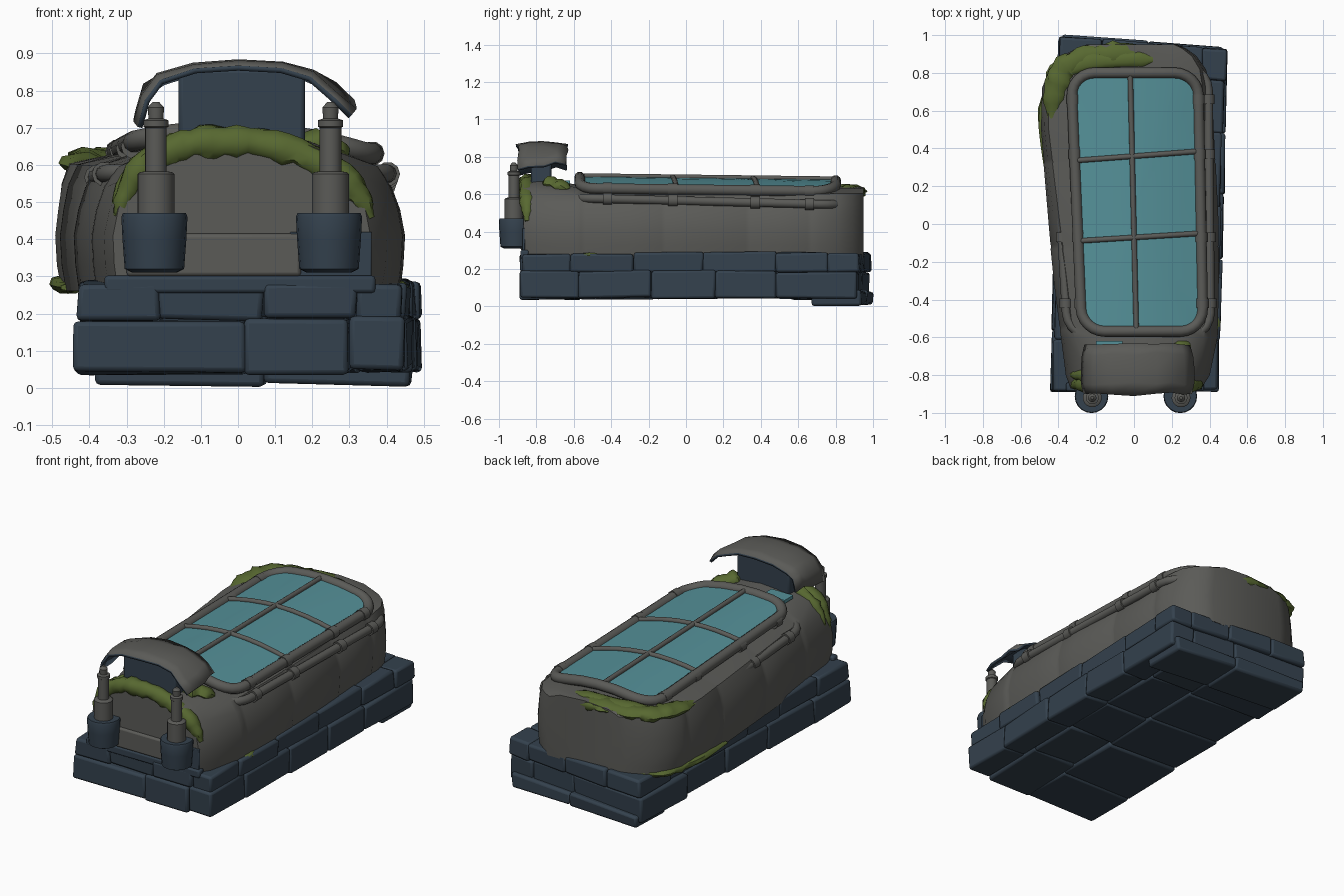
import bpy, bmesh, math, random
from mathutils import Vector

if "Cube" in bpy.data.objects:
    bpy.data.objects.remove(bpy.data.objects["Cube"])

random.seed(4)
R = random.uniform


def mat(name, c):
    m = bpy.data.materials.new(name)
    m.diffuse_color = (*c, 1)
    m.use_nodes = True
    m.node_tree.nodes["Principled BSDF"].inputs["Base Color"].default_value = m.diffuse_color
    return m


STONE = mat("slate_blue", (0.034, 0.053, 0.075))
GREY = mat("warm_grey", (0.104, 0.104, 0.096))
MOSS = mat("moss_green", (0.096, 0.139, 0.030))
GLASS = mat("teal_glass", (0.090, 0.280, 0.315))


def finish(bm, name, m, angle=35, bevel=0):
    bmesh.ops.recalc_face_normals(bm, faces=bm.faces)
    me = bpy.data.meshes.new(name)
    bm.to_mesh(me)
    bm.free()
    o = bpy.data.objects.new(name, me)
    bpy.context.collection.objects.link(o)
    me.materials.append(m)
    if bevel:
        b = o.modifiers.new("bevel", 'BEVEL')
        b.width, b.segments = bevel, 2
    bpy.ops.object.select_all(action='DESELECT')
    o.select_set(True)
    bpy.context.view_layer.objects.active = o
    bpy.ops.object.shade_smooth_by_angle(angle=math.radians(angle))
    return o


def loft(rings, name, m, closed=False, caps=(True, True), angle=35):
    bm = bmesh.new()
    vs = [[bm.verts.new(p) for p in r] for r in rings]
    n = len(vs[0])
    for i in range(len(vs) if closed else len(vs) - 1):
        a, b = vs[i], vs[(i + 1) % len(vs)]
        for j in range(n):
            bm.faces.new((a[j], a[(j + 1) % n], b[(j + 1) % n], b[j]))
    for want, ring in zip(caps, (vs[0], vs[-1])):
        if want and not closed:
            bm.faces.new(ring)
    return finish(bm, name, m, angle)


def tube(name, pts, rad, m, closed=False, n=10, flat=1.0, jitter=0.0):
    pts = [Vector(p) for p in pts]
    k, rings = len(pts), []
    for i, p in enumerate(pts):
        a = pts[i - 1] if closed or i else p
        b = pts[(i + 1) % k] if closed or i < k - 1 else p
        t = (b - a).normalized()
        side = t.cross(Vector((0, 0, 1)))
        side = side.normalized() if side.length > 0.01 else Vector((1, 0, 0))
        up = side.cross(t)
        r = rad[i] if isinstance(rad, list) else rad
        rings.append([p + (side * math.cos(q) + up * math.sin(q) * flat) * r * (1 + R(-jitter, jitter))
                      for q in (2 * math.pi * j / n for j in range(n))])
    return loft(rings, name, m, closed, angle=50)


def resample(pts, n):
    out = []
    for i in range(n):
        t = i / (n - 1) * (len(pts) - 1)
        k = min(int(t), len(pts) - 2)
        out.append(Vector(pts[k]).lerp(Vector(pts[k + 1]), t - k))
    return out


def lathe(name, x, y, prof, m, n=20):
    loft([[(x + r * math.cos(2 * math.pi * j / n), y + r * math.sin(2 * math.pi * j / n), z)
           for j in range(n)] for r, z in prof], name, m)


# Masonry base: courses of irregular bevelled blocks
def course(name, xs, z0, z1, y0, y1, step):
    bm = bmesh.new()
    for c in range(len(xs) - 1):
        y = y0 + R(-0.01, 0.01)
        while y < y1 - 0.01:
            e = y + R(0.8, 1.25) * step
            if e > y1 - step * 0.5:
                e = y1 + R(-0.01, 0.01)
            lo = xs[c] - (R(-0.008, 0.01) if c == 0 else 0)
            hi = xs[c + 1] + (R(-0.01, 0.01) if c == len(xs) - 2 else 0)
            dz = R(-0.005, 0.005)
            for v in bmesh.ops.create_cube(bm, size=1)["verts"]:
                px = lo if v.co.x < 0 else hi
                py = y if v.co.y < 0 else e
                pz = z0 + dz if v.co.z < 0 else z1 + dz
                v.co = (px + 0.025 * py + R(-.006, .006),
                        py - 0.04 * px * (py + 0.9) + R(-.005, .005), pz + R(-.007, .007))
            y = e
    finish(bm, name, STONE, 40, 0.013)


course("upper_stones", [-0.41, -0.19, 0.09, 0.34, 0.462], 0.18, 0.285, -0.88, 0.958, 0.32)
course("lower_stones", [-0.415, 0.04, 0.32, 0.476], 0.043, 0.187, -0.888, 0.95, 0.33)
course("rear_footing", [-0.395, 0.05, 0.44], 0.006, 0.08, 0.71, 0.972, 0.3)

# Hull: cross-sections along the length, blending front, middle and rear profiles
FRONT = [(0, .26), (.95, .26), (.98, .33), (.99, .41), (.95, .48), (.86, .56), (.68, .63), (.36, .675), (0, .69)]
MID = [(0, .26), (.97, .26), (.99, .33), (1, .41), (.97, .48), (.92, .54), (.84, .595), (.6, .635), (0, .65)]
REAR = [(0, .26), (.96, .26), (.99, .33), (1, .41), (.985, .48), (.97, .55), (.93, .605), (.65, .63), (0, .64)]
PLAN = [(-.87, .01, .35), (-.8, .02, .385), (-.6, .028, .415), (-.3, .012, .437), (0, -.002, .45), (.5, -.035, .457),
        (.72, -.038, .448), (.82, -.035, .415), (.89, -.025, .355), (.93, -.015, .29), (.95, -.01, .24)]


def plan(y):
    for a, b in zip(PLAN, PLAN[1:]):
        if y <= b[0]:
            t = (y - a[0]) / (b[0] - a[0])
            return [a[i] + (b[i] - a[i]) * t for i in (1, 2)]
    return PLAN[-1][1:]


def section(y, s=1.0):
    cx, w = plan(y)
    f = min(max((-.58 - y) / .2, 0), 1)
    halves = []
    for start, length in ((.5, .35), (-.3, 1.0)):  # the left shoulder squares off earlier
        r = min(max((y - start) / length, 0), 1)
        half = []
        for A, B, C in zip(FRONT, MID, REAR):
            u, z = [B[i] + (A[i] - B[i]) * f + (C[i] - B[i]) * r for i in (0, 1)]
            half.append((u * w * s, z))
        halves.append(half)
    right, left = halves
    return [(cx + u, y, z) for u, z in right] + [(cx - u, y, z) for u, z in left[-2:0:-1]]


stations = [(p[0], 1) for p in PLAN]
for s in (-.55, -.12, .33, .66):  # shallow panel seams
    stations += [(s - .012, 1.003), (s, .993), (s + .012, 1.0)]
loft([section(y, s) for y, s in sorted(stations)], "hull", GREY)


def box(name, x0, x1, y0, y1, z0, z1, m, bev=0.01):
    bm = bmesh.new()
    for v in bmesh.ops.create_cube(bm, size=1)["verts"]:
        v.co = (x0 if v.co.x < 0 else x1, y0 if v.co.y < 0 else y1, z0 if v.co.z < 0 else z1)
    return finish(bm, name, m, 35, bev)


box("front_apron", -.30, .17, -.885, -.86, .30, .415, GREY)
box("front_sill", -.36, .37, -.885, -.84, .255, .302, STONE)
box("right_backing_stone", .14, .36, -.876, -.86, .30, .42, STONE, 0.004)
box("rear_vent_glass", -.2, -.06, -.70, -.62, .655, .674, GLASS, 0)


# Skylight: crowned glass with tubular frame and bars, leaning slightly to the right
def crown(x, y):
    return .634 - .013 * y - .025 * x + .05 * (1 - min(1, (x / .34) ** 2))


def outline(front, back, y0, y1, r, n=6, side=4):
    pts = []
    corners = [(1, 1), (-1, 1), (-1, -1), (1, -1)]
    hw = .32
    for i, (sx, sy) in enumerate(corners):
        for k in range(n + 1):
            a = math.pi / 2 * (i + k / n)
            pts.append((sx * (hw - r) + r * math.cos(a), (y1 - r if sy > 0 else y0 + r) + r * math.sin(a)))
        nx, ny = corners[(i + 1) % 4]
        p = Vector(pts[-1])
        a = math.pi / 2 * (i + 1)
        q = Vector((nx * (hw - r) + r * math.cos(a), (y1 - r if ny > 0 else y0 + r) + r * math.sin(a)))
        pts += [tuple(p.lerp(q, k / side)) for k in range(1, side)]
    out = []
    for x, y in pts:
        t, u = (y - y0) / (y1 - y0), (x + hw) / (2 * hw)
        lo, hi = [front[i] + (back[i] - front[i]) * t for i in (0, 1)]
        out.append((lo + (hi - lo) * u, y))
    return out


edge = outline((-.275, .365), (-.332, .338), -.568, .80, .12)
tube("skylight_frame", [(x, y, crown(x, y)) for x, y in edge], .029, GREY, True)
rings = []
for s in (1, .75, .5, .25, .02):
    rings.append([(x * s + .015 * (1 - s), .115 + (y - .115) * s, 0) for x, y in edge])
loft([[(x, y, crown(x, y) + .004) for x, y, _ in r] for r in rings], "glass_pane", GLASS, caps=(False, True))
for i, (ya, yb) in enumerate([(.335, .385), (-.09, -.05)]):
    pts = resample([(-.32 + .02 * i, ya, 0), (.345, yb, 0)], 9)
    tube(f"cross_bar_{i}", [(p.x, p.y, crown(p.x, p.y) + .008) for p in pts], .014, GREY)
pts = resample([(-.02, .8, 0), (.012, -.56, 0)], 9)
tube("long_bar", [(p.x, p.y, crown(p.x, p.y) + .008) for p in pts], .014, GREY)


# Lower rail with collars on both tubes
def rail_z(y):
    return .565 - .025 * y


tube("lower_rail", [(x, y, rail_z(y)) for x, y in outline((-.35, .405), (-.435, .392), -.61, .85, .14)],
     .024, GREY, True)
for y in (-.42, -.07, .37, .66):
    t = (y + .6) / 1.45
    for nm, x, z in (("rail_left", -.35 - .085 * t, rail_z(y)), ("rail_right", .405 - .013 * t, rail_z(y)),
                     ("frame_left", -.275 - .057 * t, crown(-.3, y) - .008),
                     ("frame_right", .365 - .027 * t, crown(.35, y))):
        tube(f"collar_{nm}", [(x, y - .025, z), (x, y + .025, z)], .033, GREY)

# Front pots and stepped posts
for s, x in (("left", -.225), ("right", .245)):
    lathe(f"{s}_pot", x, -.912, [(.06, .31), (.08, .32), (.086, .40), (.089, .46), (.085, .47)], STONE)
    lathe(f"{s}_post", x + .004, -.92, [(.05, .46), (.05, .575), (.045, .58), (.029, .583), (.029, .70),
                                        (.034, .703), (.034, .72), (.02, .725), (.022, .755), (.008, .77)], GREY)

# Canopy on its neck: a thin bent plate with a dark underside
box("canopy_neck", -.16, .18, -.83, -.72, .65, .86, STONE, .012)
arc = [(-.275, .715), (-.255, .785), (-.215, .838), (-.12, .863), (0, .874), (.12, .868), (.2, .845), (.265, .79),
       (.315, .745)]
bm = bmesh.new()
rows = []
for y, dz, sx in ((-.90, -.012, .96), (-.84, 0, 1), (-.76, .003, 1), (-.69, -.002, .98), (-.64, -.015, .93)):
    rows.append([bm.verts.new((x * sx, y + R(-.01, .01), z + dz + (.03 if y > -.7 and abs(x) > .25 else 0)
                               + R(-.003, .003))) for x, z in arc])
for a, b in zip(rows, rows[1:]):
    for j in range(len(arc) - 1):
        bm.faces.new((a[j], a[j + 1], b[j + 1], b[j]))
o = finish(bm, "canopy", GREY)
o.data.materials.append(STONE)
for p in o.data.polygons:  # keep the top side outward so the dark skin lies beneath
    if p.normal.z < 0:
        p.flip()
sol = o.modifiers.new("thickness", 'SOLIDIFY')
sol.thickness, sol.offset, sol.material_offset, sol.material_offset_rim = .014, 0, 1, 1


# Moss growths
def moss(name, pts, r, n=22, flat=1.0):
    k = n - 1
    rad = [r * R(.88, 1.12) * (.35 + .65 * min(1, 5 * min(i, k - i) / k)) for i in range(n)]
    tube(name, resample(pts, n), rad, MOSS, n=10, flat=flat, jitter=.14)


for nm, y, g in (("outer", -.848, 0), ("inner", -.80, .012)):
    moss(f"front_moss_{nm}", [(-.32 - g, y, .46), (-.30 - g, y, .53), (-.25 - g, y, .60), (-.17, y, .645 + g / 2),
                              (-.08, y, .662 + g), (.04, y, .662 + g), (.16, y, .635 + g / 2), (.27 + g, y, .575),
                              (.33 + g, y, .51), (.355 + g, y, .455)], .044 - g, 34)
moss("rear_moss", [(-.43, .56, .595), (-.42, .7, .608), (-.37, .83, .613), (-.25, .885, .615), (-.05, .895, .615),
                   (.17, .90, .605)], .066, 28, .5)
moss("rear_moss_inner", [(-.36, .8, .625), (-.25, .855, .63), (.0, .87, .632), (.1, .87, .63)], .045, 14, .5)
moss("hood_moss", [(.17, -.76, .66), (.22, -.69, .65), (.29, -.63, .62)], .05, 10, .75)
moss("left_foot_moss", [(-.465, .3, .27), (-.47, .6, .28), (-.43, .8, .28), (-.3, .92, .28)], .034, 18, .7)
for y in (-.52, .42, .68):
    x = sum(plan(y)) * .985
    moss("right_foot_moss", [(x, y - .06, .268), (x, y, .272), (x - .01, y + .06, .268)], .02, 7, .8)
